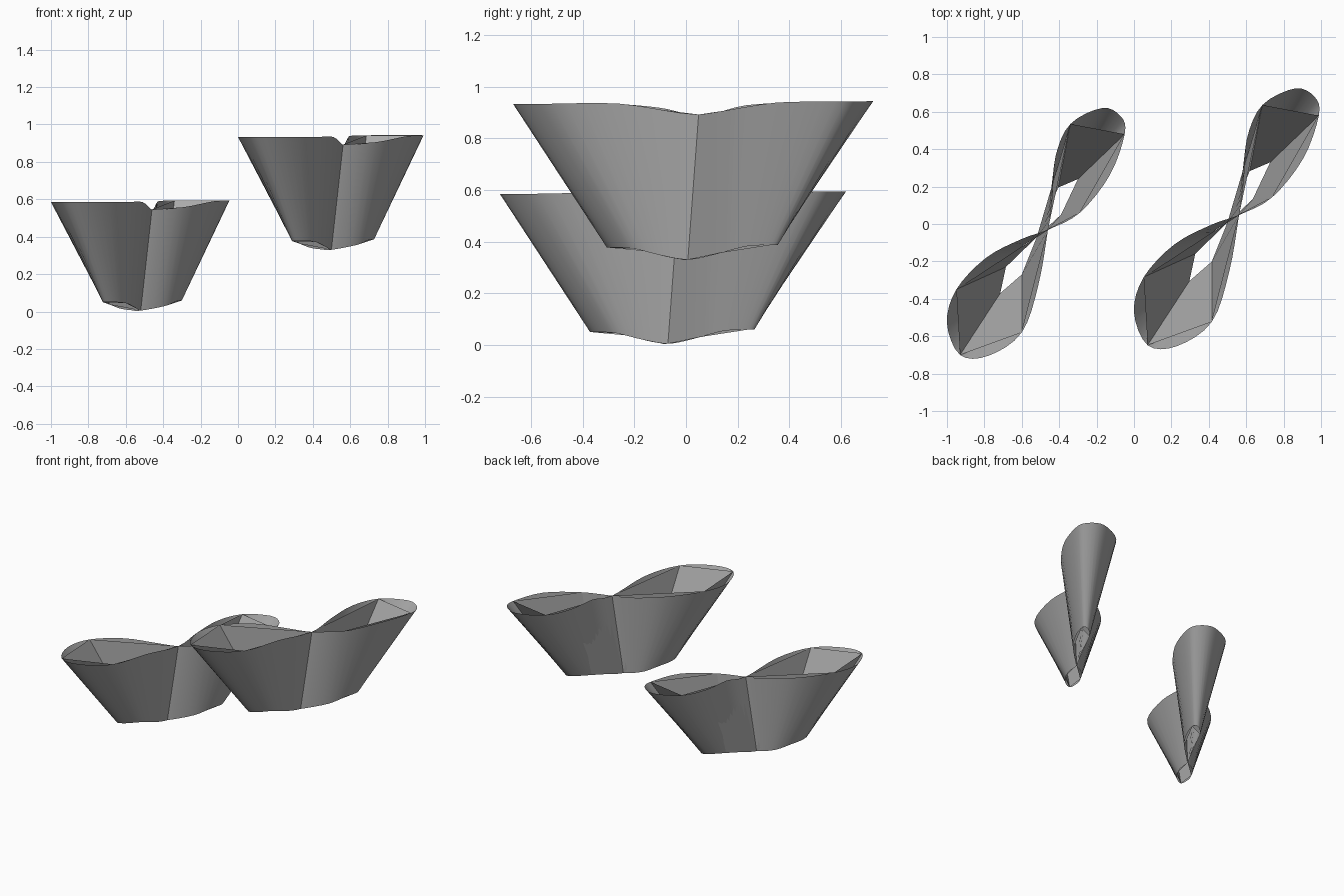
import bpy
import bmesh
from mathutils import Vector

cube = bpy.data.objects.get("Cube")
if cube:
    bpy.data.objects.remove(cube)

grey = bpy.data.materials.new("plain_grey")
grey.use_nodes = True
colour = (0.4, 0.4, 0.4, 1)
grey.diffuse_color = colour
grey.node_tree.nodes["Principled BSDF"].inputs["Base Color"].default_value = colour

# Figure-eight rims as (x, y); both start at the crossing and match point by point
TOP = [(-.46, -.03), (-.60, -.08), (-.79, -.18), (-.95, -.35), (-1.0, -.53), (-.93, -.70),
       (-.78, -.705), (-.60, -.58), (-.51, -.32),
       (-.46, -.03), (-.435, .15), (-.42, .36), (-.34, .535), (-.17, .62), (-.07, .575),
       (-.05, .48), (-.13, .26), (-.29, .06)]
BOTTOM = [(-.52, -.07), (-.57, -.10), (-.63, -.15), (-.685, -.23), (-.72, -.30), (-.715, -.37),
          (-.66, -.345), (-.60, -.27), (-.55, -.17),
          (-.52, -.07), (-.475, .02), (-.44, .11), (-.405, .195), (-.35, .25), (-.315, .265),
          (-.30, .24), (-.33, .15), (-.39, .05)]
CORNERS = [0, 3, 5, 7, 9, 12, 15, 17]
STEPS = 4


def lift(points, low, rise, reach, tilt):
    """Give a rim its height: lowest at the crossing, level along the lobes."""
    cy = points[0][1]
    out = []
    for x, y in points:
        t = min(1, abs(y - cy) / reach)
        out.append(Vector((x, y, low + rise * t * t * (3 - 2 * t) + tilt * max(0, y - cy))))
    return out


def spline(p):
    """Closed smooth curve through the points."""
    out, n = [], len(p)
    for i in range(n):
        a, b, c, d = p[i - 1], p[i], p[(i + 1) % n], p[(i + 2) % n]
        for s in range(STEPS):
            t = s / STEPS
            out.append(.5 * (2 * b + (c - a) * t + (2 * a - 5 * b + 4 * c - d) * t ** 2
                             + (3 * b - a - 3 * c + d) * t ** 3))
    return out


def loft(name, low, high, scale, offset, smooth):
    """Open wall between two closed rims."""
    bm = bmesh.new()
    rings = [[bm.verts.new(v * scale + offset) for v in ring] for ring in (low, high)]
    n = len(low)
    for i in range(n):
        j = (i + 1) % n
        bm.faces.new((rings[0][i], rings[0][j], rings[1][j], rings[1][i]))
    mesh = bpy.data.meshes.new(name)
    bm.to_mesh(mesh)
    bm.free()
    mesh.materials.append(grey)
    obj = bpy.data.objects.new(name, mesh)
    bpy.context.collection.objects.link(obj)
    if smooth:
        bpy.ops.object.select_all(action='DESELECT')
        obj.select_set(True)
        bpy.context.view_layer.objects.active = obj
        bpy.ops.object.shade_smooth_by_angle(angle=.5)


top = lift(TOP, .545, .04, .25, .015)
bottom = lift(BOTTOM, .005, .045, .25, .03)

# Each band has a smooth outer wall and a faceted liner sharing its corners
for side, scale, offset in (("right", 1, Vector((0, 0, 0))),
                            ("left", 1.04, Vector((1.04, .08, .325)))):
    loft(side + "_outer_wall", spline(bottom), spline(top), scale, offset, True)
    loft(side + "_faceted_liner", [bottom[i] for i in CORNERS], [top[i] for i in CORNERS],
         scale, offset, False)
